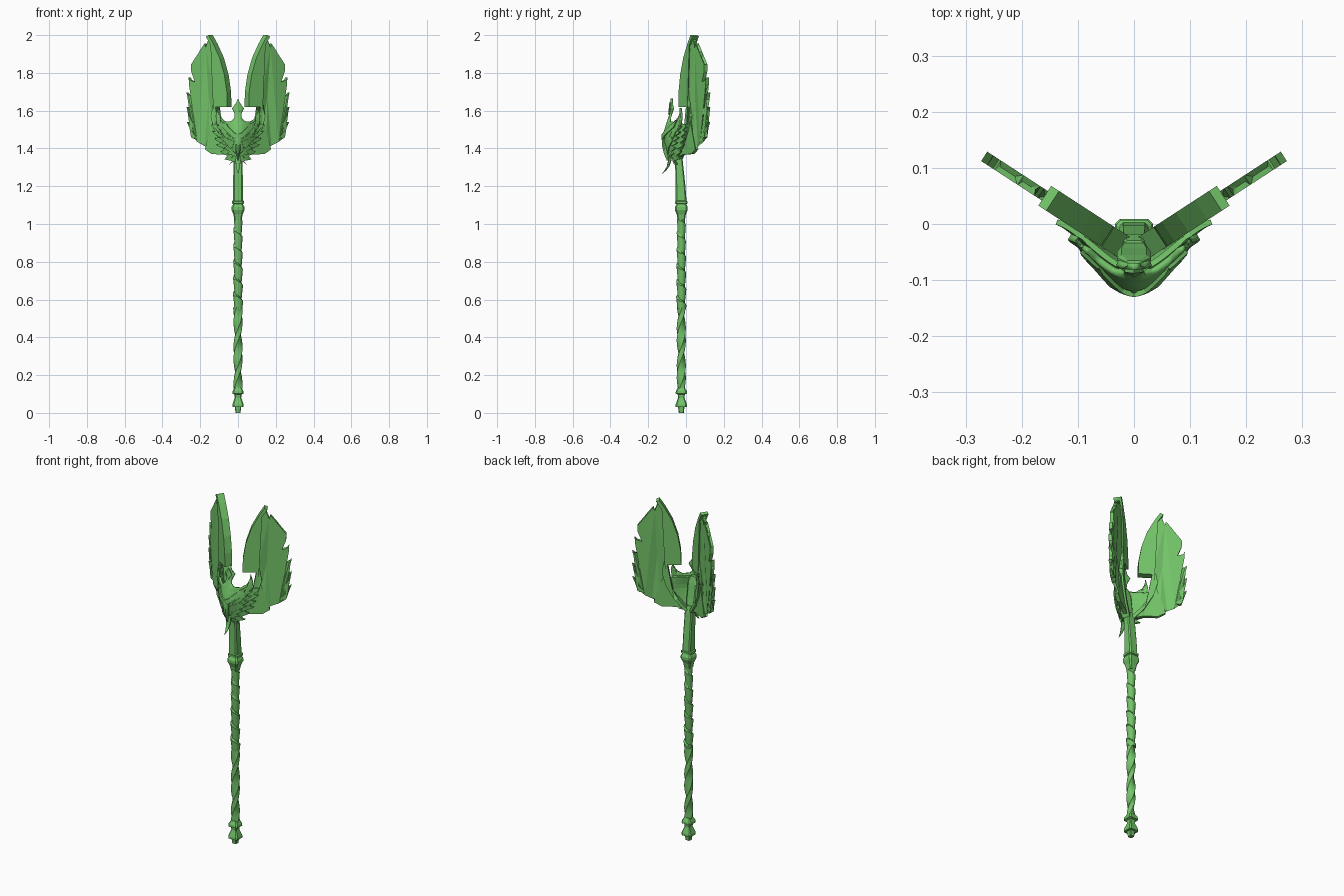
import bpy, bmesh, math
from mathutils import Vector

cube = bpy.data.objects.get("Cube")
if cube:
    bpy.data.objects.remove(cube)

GREEN = (0.17, 0.55, 0.14, 1)
mat = bpy.data.materials.new("leaf_green")
mat.use_nodes = True
mat.diffuse_color = GREEN
mat.node_tree.nodes["Principled BSDF"].inputs["Base Color"].default_value = GREEN

SHAFT_Y = -0.025


def finish(name, bm, smooth=None):
    bmesh.ops.recalc_face_normals(bm, faces=bm.faces)
    mesh = bpy.data.meshes.new(name)
    bm.to_mesh(mesh)
    bm.free()
    mesh.materials.append(mat)
    obj = bpy.data.objects.new(name, mesh)
    bpy.context.collection.objects.link(obj)
    if smooth:
        bpy.ops.object.select_all(action='DESELECT')
        obj.select_set(True)
        bpy.context.view_layer.objects.active = obj
        bpy.ops.object.shade_smooth_by_angle(angle=math.radians(smooth))
    return obj


def loft(name, rings, smooth=None):
    """Skin a closed tube through rings of points."""
    bm = bmesh.new()
    rows = [[bm.verts.new(p) for p in ring] for ring in rings]
    n = len(rows[0])
    for a, b in zip(rows, rows[1:]):
        for i in range(n):
            j = (i + 1) % n
            bm.faces.new((a[i], a[j], b[j], b[i]))
    bm.faces.new(rows[0])
    bm.faces.new(rows[-1])
    return finish(name, bm, smooth)


def box_ring(z, hx, hy=None, cy=SHAFT_Y, twist=0.0, cut=0.25):
    """Rectangle with chamfered corners at height z."""
    hy = hy or hx
    pts = []
    for sx, sy, flip in ((1, 1, 0), (-1, 1, 1), (-1, -1, 0), (1, -1, 1)):
        pair = [(sx * hx, sy * hy * (1 - cut)), (sx * hx * (1 - cut), sy * hy)]
        pts += pair[::-1] if flip else pair
    c, s = math.cos(twist), math.sin(twist)
    return [(x * c - y * s, cy + x * s + y * c, z) for x, y in pts]


def plate(name, outline, depth, thick, slices=False, smooth=None):
    """Right and left plate from a half outline in x,z bent by depth(x, z)."""
    bm = bmesh.new()
    bm.faces.new([bm.verts.new((x, 0, z)) for x, z in outline])
    if slices:
        for i in range(1, 16):
            for co, no in (((i * 0.01, 0, 0), (1, 0, 0)),
                           ((0, 0, 1.26 + i * 0.025), (0, 0, 1))):
                geom = bm.verts[:] + bm.edges[:] + bm.faces[:]
                bmesh.ops.bisect_plane(bm, geom=geom, plane_co=co, plane_no=no)
    bmesh.ops.triangulate(bm, faces=bm.faces[:])
    for v in bm.verts:
        v.co.y = depth(v.co.x, v.co.z)
    obj = finish(name, bm, smooth)
    mirror = obj.modifiers.new("both_sides", 'MIRROR')
    mirror.use_clip = True
    solid = obj.modifiers.new("thickness", 'SOLIDIFY')
    solid.thickness = thick
    solid.offset = 0
    return obj


def feathers(tips, notch):
    """Join feather tips with a bulged lower edge and a notch before the next."""
    pts = [tips[0]]
    for k, (a, b) in enumerate(zip(tips, tips[1:])):
        dx, dz = notch(k / (len(tips) - 1))
        n = (b[0] + dx, b[1] + dz)
        pts += [(a[0] * 0.6 + n[0] * 0.4 + 0.007, a[1] * 0.6 + n[1] * 0.4), n,
                (b[0] * 0.6 + n[0] * 0.4 + 0.003, b[1] * 0.6 + n[1] * 0.4 - 0.006), b]
    return pts


# Staff: pommel, twisted lower shaft, wrapped grip, collar, neck
loft("pommel", [box_ring(z, r) for z, r in (
    (0, .013), (.03, .017), (.031, .03), (.045, .03), (.08, .017), (.098, .019),
    (.102, .03), (.115, .029), (.135, .018))])

loft("twisted_shaft", [box_ring(.12 + .44 * i / 44, .021, .015, twist=i * .16, cut=.2)
                       for i in range(45)], 40)

grip = []
for i in range(97):
    z = .55 + i * .005
    ring = []
    for j in range(20):
        a = math.tau * j / 20
        r = .018 + .008 * ((j / 20 + z / .085) % 1) * (1.25 - .5 * i / 96)
        ring.append((r * math.cos(a), SHAFT_Y + r * math.sin(a), z))
    grip.append(ring)
loft("wrapped_grip", grip, 35)

loft("collar", [box_ring(z, r) for z, r in (
    (1.02, .019), (1.05, .024), (1.075, .034), (1.09, .034), (1.105, .026),
    (1.108, .032), (1.12, .032), (1.125, .026))])

loft("neck", [box_ring(z, hx, hy, cy) for z, hx, hy, cy in (
    (1.12, .026, .029, -.026), (1.2, .026, .026, -.029),
    (1.34, .024, .02, -.038), (1.38, .016, .016, -.045))])

loft("head_support", [box_ring(z, hx, hy, cy) for z, hx, hy, cy in (
    (1.35, .018, .018, -.045), (1.42, .03, .025, -.068),
    (1.5, .03, .02, -.075), (1.54, .015, .01, -.075))])


# Wings: flat swept panels with a thick rim along the inner edge
def wing_depth(x, z):
    return .65 * x - .053


inner = [(.145, 2.0), (.12, 1.955), (.086, 1.88), (.061, 1.79), (.048, 1.70),
         (.046, 1.62), (.108, 1.62), (.117, 1.57), (.1, 1.5), (.062, 1.42), (.012, 1.35)]
tips = [(.145, 2.0), (.172, 1.955), (.202, 1.91), (.243, 1.845), (.256, 1.775),
        (.267, 1.695), (.267, 1.62), (.265, 1.54), (.243, 1.46), (.17, 1.395)]
outer = feathers(tips, lambda t: (-.022 - .012 * math.sin(t * math.pi), -.038 + .045 * t))
plate("wing_panels", outer + [(.135, 1.37), (.07, 1.368)] + inner[:0:-1], wing_depth, .02)

offset = []
for i, p in enumerate(inner):
    a = Vector(p) - Vector(inner[max(i - 1, 0)])
    b = Vector(inner[min(i + 1, len(inner) - 1)]) - Vector(p)
    a = (a if a.length else b).normalized()
    b = (b if b.length else a).normalized()
    t = (a + b).normalized()
    offset.append(Vector(p) + Vector((-t.y, t.x)) * .016 / max(t.dot(a), .5))
plate("wing_rims", inner + [tuple(p) for p in reversed(offset)], wing_depth, .042)


# Head: bent mask with horns and crest, feather ruff, brows, eyes, beak
def mask_depth(shift):
    def depth(x, z):
        t = min(x / .15, 1)
        s = t * t * (3 - 2 * t)
        rise = .042 * min((z - 1.47) / .13, 1) if z > 1.47 else (1.47 - z) * .25
        return -.118 + .105 * s + rise * (1 - s) + shift
    return depth


plate("face_mask", [
    (0, 1.665), (.012, 1.635), (.03, 1.612), (.016, 1.58), (.018, 1.56), (.035, 1.543),
    (.065, 1.54), (.09, 1.56), (.1, 1.585), (.102, 1.615), (.115, 1.57), (.112, 1.53),
    (.088, 1.49), (.06, 1.44), (.035, 1.4), (0, 1.36)], mask_depth(0), .012, True, 30)

plate("crest_gem", [(0, 1.645), (.016, 1.612), (0, 1.58)], mask_depth(-.007), .01)

ruff = [(.138, 1.53), (.134, 1.492), (.122, 1.455), (.112, 1.42), (.09, 1.385),
        (.072, 1.345), (.046, 1.315), (.02, 1.315)]
for name, size, shift in (("outer_ruff", 1, .018), ("inner_ruff", .8, .004)):
    edge = feathers(ruff, lambda t: (-.026 + .012 * t, .004 + .022 * t))
    shape = [(0, 1.53), (.09, 1.53)] + edge + [(0, 1.345)]
    plate(name, [(x * size, 1.48 + (z - 1.48) * size) for x, z in shape],
          mask_depth(shift), .01, True)

plate("brows", [(0, 1.475), (.018, 1.482), (.06, 1.525), (.092, 1.55), (.08, 1.512),
                (.028, 1.46), (0, 1.44)], mask_depth(-.007), .014, True)
plate("eyes", [(.03, 1.448), (.045, 1.47), (.07, 1.49), (.06, 1.463)],
      mask_depth(-.005), .008, True)
plate("cheek_ridges", [(.018, 1.44), (.06, 1.455), (.09, 1.49), (.07, 1.44), (.03, 1.39)],
      mask_depth(-.002), .014, True)

loft("upper_beak", [box_ring(z, hx, hy, cy, cut=.6) for z, hx, hy, cy in (
    (1.485, .006, .006, -.114), (1.455, .019, .016, -.113), (1.41, .016, .016, -.11),
    (1.37, .009, .011, -.105), (1.335, .002, .003, -.098))], 40)
loft("chin_tuft", [box_ring(z, hx, hy, cy, cut=.5) for z, hx, hy, cy in (
    (1.4, .018, .012, -.085), (1.34, .014, .009, -.085), (1.305, .01, .007, -.095),
    (1.285, .006, .005, -.108), (1.268, .001, .002, -.125))], 40)
